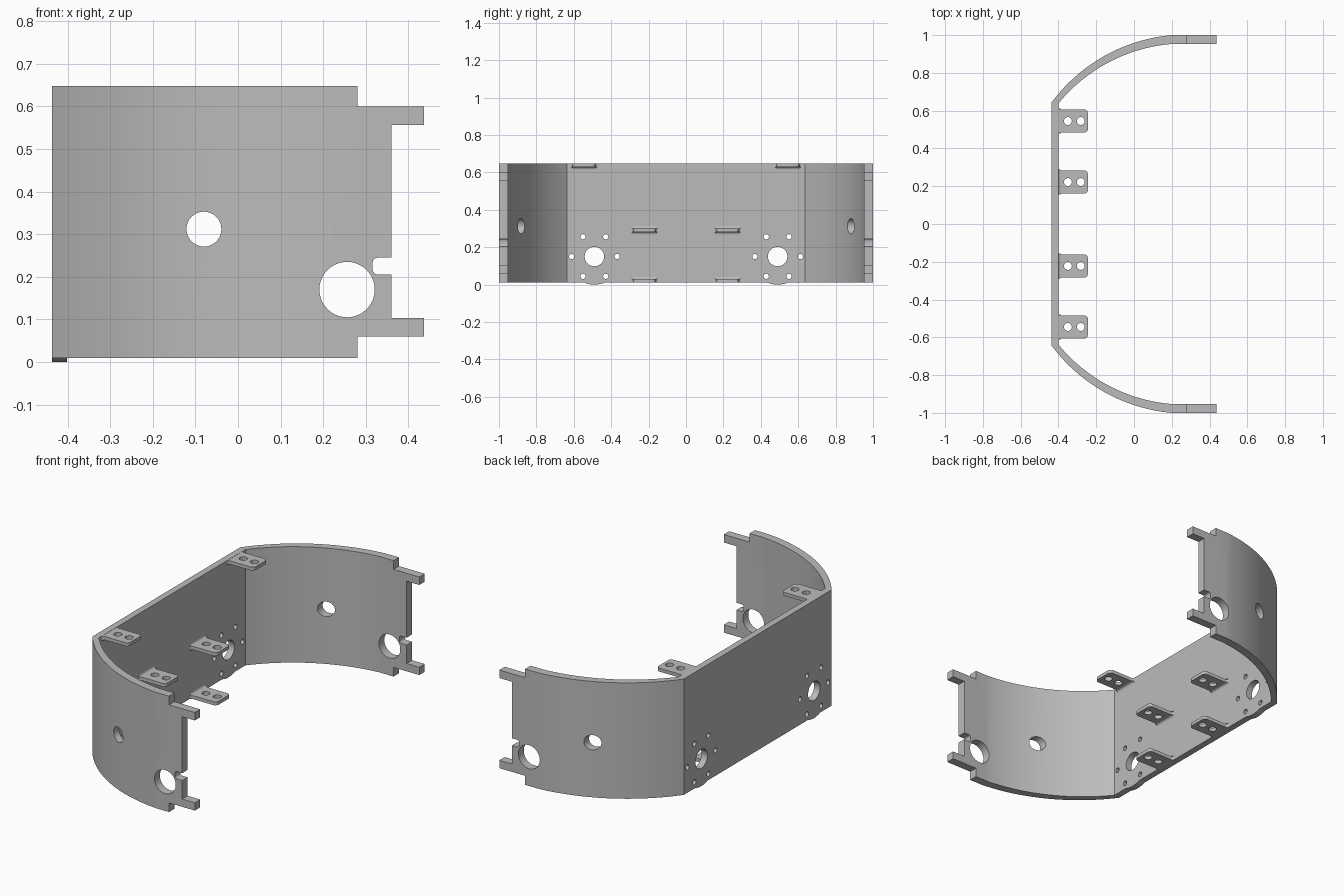
import bpy, bmesh
from math import sin, cos, pi, atan2, hypot, radians
from mathutils import Vector

cube = bpy.data.objects.get("Cube")
if cube:
    bpy.data.objects.remove(cube, do_unlink=True)

grey = bpy.data.materials.new("plain grey")
grey.use_nodes = True
grey.diffuse_color = (0.5, 0.5, 0.5, 1)
grey.node_tree.nodes["Principled BSDF"].inputs["Base Color"].default_value = (0.5, 0.5, 0.5, 1)


def prism(name, pts, lo, hi, axis):
    """Extrude a 2D outline from lo to hi along an axis."""
    place = {"x": lambda a, b, h: (h, a, b),
             "y": lambda a, b, h: (a, h, b),
             "z": lambda a, b, h: (a, b, h)}[axis]
    bm = bmesh.new()
    face = bm.faces.new([bm.verts.new(place(a, b, lo)) for a, b in pts])
    moved = bmesh.ops.extrude_face_region(bm, geom=[face])["geom"]
    verts = [g for g in moved if isinstance(g, bmesh.types.BMVert)]
    bmesh.ops.translate(bm, verts=verts, vec=Vector(place(0, 0, hi - lo)))
    bmesh.ops.recalc_face_normals(bm, faces=bm.faces)
    mesh = bpy.data.meshes.new(name)
    bm.to_mesh(mesh)
    bm.free()
    mesh.materials.append(grey)
    ob = bpy.data.objects.new(name, mesh)
    bpy.context.collection.objects.link(ob)
    return ob


def arc(cx, cy, r, a0, a1, n):
    return [(cx + r * cos(a0 + (a1 - a0) * i / n), cy + r * sin(a0 + (a1 - a0) * i / n))
            for i in range(n + 1)]


def circle(cx, cy, r, n=32):
    return arc(cx, cy, r, 0, 2 * pi, n)[:-1]


def rect(x0, x1, y0, y1):
    return [(x0, y0), (x1, y0), (x1, y1), (x0, y1)]


def arc_through(p, q, s, n=28):
    """Arc from p through q to s."""
    (ax, ay), (bx, by), (cx, cy) = p, q, s
    d = 2 * (ax * (by - cy) + bx * (cy - ay) + cx * (ay - by))
    a, b, c = ax * ax + ay * ay, bx * bx + by * by, cx * cx + cy * cy
    ux = (a * (by - cy) + b * (cy - ay) + c * (ay - by)) / d
    uy = (a * (cx - bx) + b * (ax - cx) + c * (bx - ax)) / d
    return arc(ux, uy, hypot(ax - ux, ay - uy),
               atan2(ay - uy, ax - ux), atan2(cy - uy, cx - ux), n)


def cut(ob, cutters):
    """Subtract the cutters, bake the result and discard them."""
    for c in cutters:
        mod = ob.modifiers.new("cut", "BOOLEAN")
        mod.operation, mod.solver, mod.object = "DIFFERENCE", "EXACT", c
        c.hide_render = True
    bpy.context.view_layer.update()
    deps = bpy.context.evaluated_depsgraph_get()
    mesh = bpy.data.meshes.new_from_object(ob.evaluated_get(deps))
    ob.modifiers.clear()
    ob.data = mesh
    for c in cutters:
        bpy.data.objects.remove(c, do_unlink=True)


BACK, INNER, END = -0.437, -0.401, 0.437
BASE, TOP = 0.01, 0.648
parts = []

# Bent wall: flat back with a curved wing at each end
outer = arc_through((BACK, 0.643), (-0.08, 0.928), (0.2, 1.0)) + [(END, 1.0)]
inner = arc_through((INNER, 0.637), (-0.08, 0.882), (0.2, 0.953)) + [(END, 0.953)]
half = outer + inner[::-1]
outline = outer[::-1] + [(x, -y) for x, y in outer] + [(x, -y) for x, y in inner[::-1]] + inner
wall = prism("bent_wall", outline, BASE, TOP, "z")

# Wing ends: stepped tips, lugs, clip notch and round openings
notch = (arc(0.328, 0.233, 0.012, pi, pi / 2, 5) + [(0.4, 0.245), (0.4, 0.205)]
         + arc(0.328, 0.217, 0.012, -pi / 2, -pi, 5))
profiles = [rect(0.28, 0.5, -0.1, 0.06), rect(0.28, 0.5, 0.6, 0.8),
            rect(0.36, 0.5, 0.103, 0.556), notch,
            circle(0.256, 0.17, 0.065, 40), circle(-0.08, 0.312, 0.041)]
cutters = [prism("wing_cutter", p, -1.2, 1.2, "y") for p in profiles]

# Motor mounts in the back: shaft hole, six screw holes, rounded lower lip
for side in (-1, 1):
    y, z = side * 0.49, 0.15
    holes = [circle(y, z, 0.052)]
    holes += [circle(y + 0.122 * cos(k * pi / 3), z + 0.122 * sin(k * pi / 3), 0.014, 16)
              for k in range(6)]
    cutters += [prism("mount_cutter", h, -0.6, -0.3, "x") for h in holes]
    spread = atan2(0.0539, 0.14)
    lip = arc(y, z, 0.15, -pi / 2 - spread, -pi / 2 + spread, 12)
    parts.append(prism("mount_lip", lip, BACK, INNER, "x"))
cut(wall, cutters)
parts.append(wall)


# Mounting tabs with rounded corners, two holes and root fillets
def tab(name, y, z0, fillets):
    w, tip, r, f = 0.061, -0.244, 0.02, 0.012
    z1 = z0 + 0.019
    top = arc(INNER + f, w + f, f, pi, 1.5 * pi, 4) + arc(tip - r, w - r, r, pi / 2, 0, 6)
    right = [(INNER - 0.01, w + f)] + top
    shape = right + [(a, -b) for a, b in right[::-1]]
    ob = prism(name, [(a, y + b) for a, b in shape], z0, z1, "z")
    cut(ob, [prism("tab_cutter", circle(x, y, 0.021, 20), z0 - 0.1, z1 + 0.1, "z")
             for x in (-0.35, -0.282)])
    parts.append(ob)
    for s in fillets:
        z = z1 if s > 0 else z0
        curve = [(a, z + s * b) for a, b in arc(INNER + f, f, f, pi, 1.5 * pi, 4)]
        parts.append(prism(name + "_fillet", curve + [(INNER, z)], y - w - f / 2, y + w + f / 2, "y"))


for side, label in ((-1, "right"), (1, "left")):
    tab("top_tab_" + label, side * 0.545, TOP - 0.02, (-1,))
    tab("middle_tab_" + label, side * 0.222, 0.281, (-1, 1))
    tab("bottom_tab_" + label, side * 0.222, BASE, (1,))

# Smooth the curves and keep the corners sharp
bpy.ops.object.select_all(action="DESELECT")
for ob in parts:
    ob.select_set(True)
bpy.context.view_layer.objects.active = wall
bpy.ops.object.shade_smooth_by_angle(angle=radians(25))
